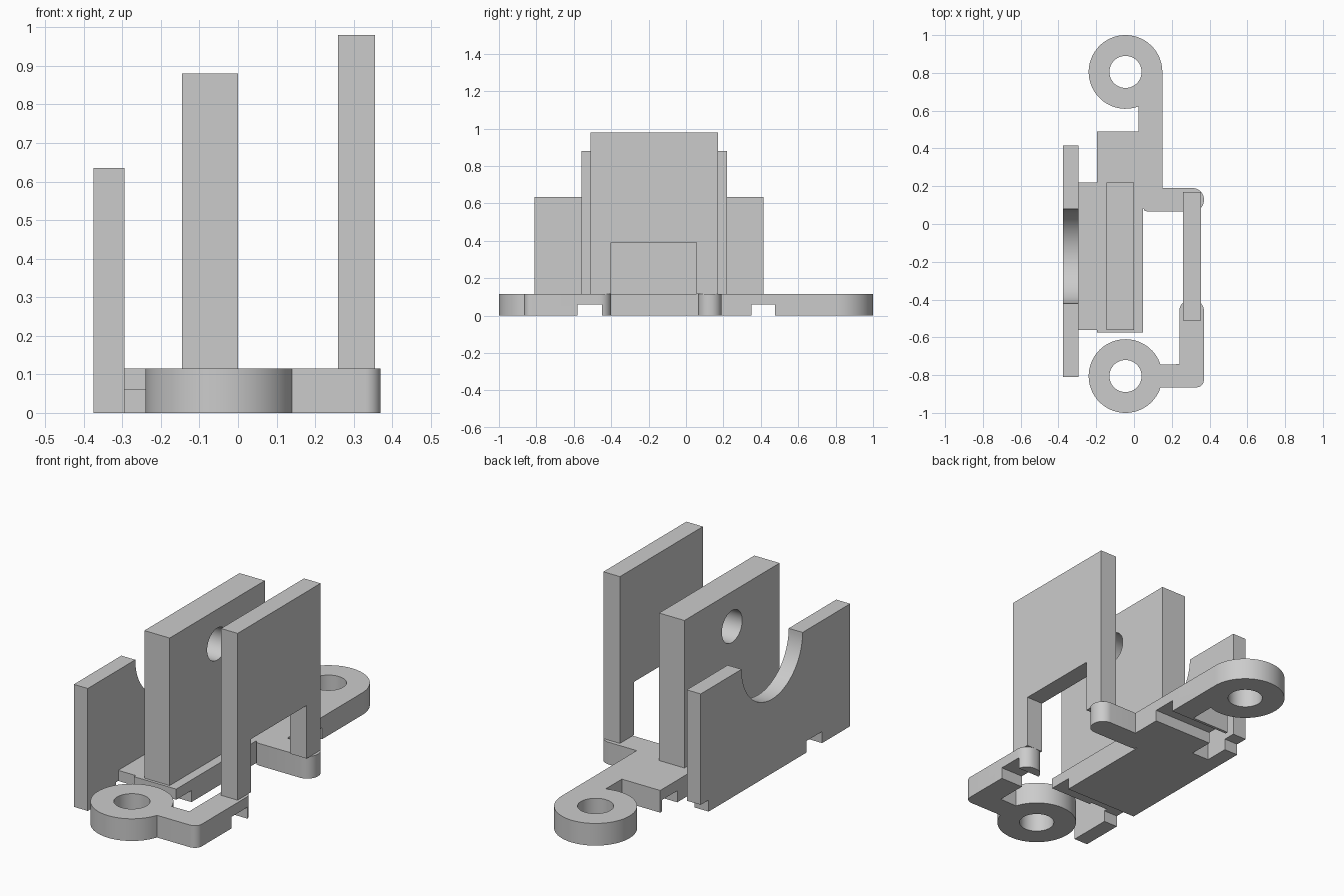
import bpy, bmesh, math
from mathutils import Vector

if "Cube" in bpy.data.objects:
    bpy.data.objects.remove(bpy.data.objects["Cube"], do_unlink=True)

grey = bpy.data.materials.new("plain grey")
grey.use_nodes = True
grey.diffuse_color = (0.6, 0.6, 0.6, 1)
grey.node_tree.nodes["Principled BSDF"].inputs["Base Color"].default_value = (0.6, 0.6, 0.6, 1)


def arc(cx, cy, r, a0, a1, n=48):
    angles = [math.radians(a0 + (a1 - a0) * i / n) for i in range(n + 1)]
    return [(cx + r * math.cos(a), cy + r * math.sin(a)) for a in angles]


def corner(before, at, after, r, n=10):
    """Round a square corner between two neighbouring points."""
    p = Vector(at)
    u = (Vector(before) - p).normalized() * r
    v = (Vector(after) - p).normalized() * r
    c = p + u + v
    steps = [math.pi / 2 * i / n for i in range(n + 1)]
    return [tuple(c - v * math.cos(t) - u * math.sin(t)) for t in steps]


def extrude(name, outline, low, high, axis="z"):
    """Extrude an xy outline along z, or a yz outline along x."""
    bm = bmesh.new()
    place = (lambda a, b: (a, b, low)) if axis == "z" else (lambda a, b: (low, a, b))
    face = bm.faces.new([bm.verts.new(place(a, b)) for a, b in outline])
    out = bmesh.ops.extrude_face_region(bm, geom=[face])
    shift = Vector((0, 0, high - low)) if axis == "z" else Vector((high - low, 0, 0))
    bmesh.ops.translate(bm, vec=shift,
                        verts=[v for v in out["geom"] if isinstance(v, bmesh.types.BMVert)])
    bmesh.ops.recalc_face_normals(bm, faces=bm.faces)
    mesh = bpy.data.meshes.new(name)
    bm.to_mesh(mesh)
    bm.free()
    obj = bpy.data.objects.new(name, mesh)
    mesh.materials.append(grey)
    bpy.context.collection.objects.link(obj)
    return obj


def select(obj):
    bpy.ops.object.select_all(action="DESELECT")
    obj.select_set(True)
    bpy.context.view_layer.objects.active = obj


def cut(obj, cutter):
    cutter.hide_render = True
    select(obj)
    mod = obj.modifiers.new("cut", "BOOLEAN")
    mod.operation = "DIFFERENCE"
    mod.solver = "EXACT"
    mod.object = cutter
    bpy.ops.object.modifier_apply(modifier=mod.name)
    bpy.data.objects.remove(cutter, do_unlink=True)


def rect(a0, a1, b0, b1):
    return [(a0, b0), (a1, b0), (a1, b1), (a0, b1)]


THICK = 0.115
STEP = 0.06
RING_X, RING_Y, RING_R, HOLE_R = -0.045, 0.805, 0.195, 0.085
FRONT_SLOT = (-0.58, -0.45)
BACK_SLOT = (0.35, 0.475)

# Main base with side pad, arm and back ring
base_outline = [(-0.295, -0.56), (-0.195, -0.56), (-0.195, -0.575), (0.048, -0.575),
                (0.048, 0.085), (0.056, 0.07), (0.075, 0.065)]
base_outline += corner((0.1, 0.065), (0.37, 0.065), (0.37, 0.19), 0.06)
base_outline += corner((0.37, 0.065), (0.37, 0.19), (0.15, 0.19), 0.06)
base_outline += [(0.15, 0.19)]
base_outline += arc(RING_X, RING_Y, RING_R, 0, 291, 64)
base_outline += [(0.025, 0.49), (-0.195, 0.49), (-0.195, 0.22), (-0.295, 0.22)]
base = extrude("base", base_outline, 0, THICK)

# Front ring with its bent arm
arm_outline = arc(RING_X, -RING_Y, RING_R, 18, 342, 64)
arm_outline += corner((0.14, -0.865), (0.37, -0.865), (0.37, -0.4), 0.04)
arm_outline += corner((0.37, -0.86), (0.37, -0.4), (0.24, -0.4), 0.06)
arm_outline += corner((0.37, -0.4), (0.24, -0.4), (0.24, -0.74), 0.06)
arm_outline += [(0.24, -0.742)]
front_arm = extrude("front_arm", arm_outline, 0, THICK)

# Screw holes and the channels across the underside
for part, side in ((base, 1), (front_arm, -1)):
    hole = arc(RING_X, side * RING_Y, HOLE_R, 0, 360, 48)[:-1]
    cut(part, extrude("hole_cutter", hole, -0.1, 0.3))
    for y0, y1 in (FRONT_SLOT, BACK_SLOT):
        cut(part, extrude("slot_cutter", rect(y0, y1, -0.1, STEP), -0.6, 0.6, "x"))

# Low side plate with round saddle and notched foot
saddle = [(-0.81, 0), (FRONT_SLOT[0], 0), (FRONT_SLOT[0], STEP), (FRONT_SLOT[1], STEP),
          (FRONT_SLOT[1], 0), (BACK_SLOT[0], 0), (BACK_SLOT[0], STEP), (0.415, STEP),
          (0.415, 0.635)]
saddle += arc(-0.17, 0.635, 0.25, 0, -180)
saddle += [(-0.81, 0.635)]
saddle_plate = extrude("saddle_plate", saddle, -0.375, -0.295, "x")

# Middle wall with round hole
middle_wall = extrude("middle_wall", rect(-0.56, 0.22, THICK, 0.88), -0.145, 0, "x")
cut(middle_wall, extrude("hole_cutter", arc(-0.17, 0.7, 0.083, 0, 360)[:-1], -0.3, 0.2, "x"))

# Tall plate on two legs
legs = [(-0.51, THICK), (-0.4, THICK), (-0.4, 0.39), (0.055, 0.39), (0.055, THICK),
        (0.17, THICK), (0.17, 0.98), (-0.51, 0.98)]
tall_plate = extrude("tall_plate", legs, 0.26, 0.355, "x")

for part in (base, front_arm, saddle_plate, middle_wall, tall_plate):
    select(part)
    bpy.ops.object.shade_smooth_by_angle(angle=math.radians(30))
